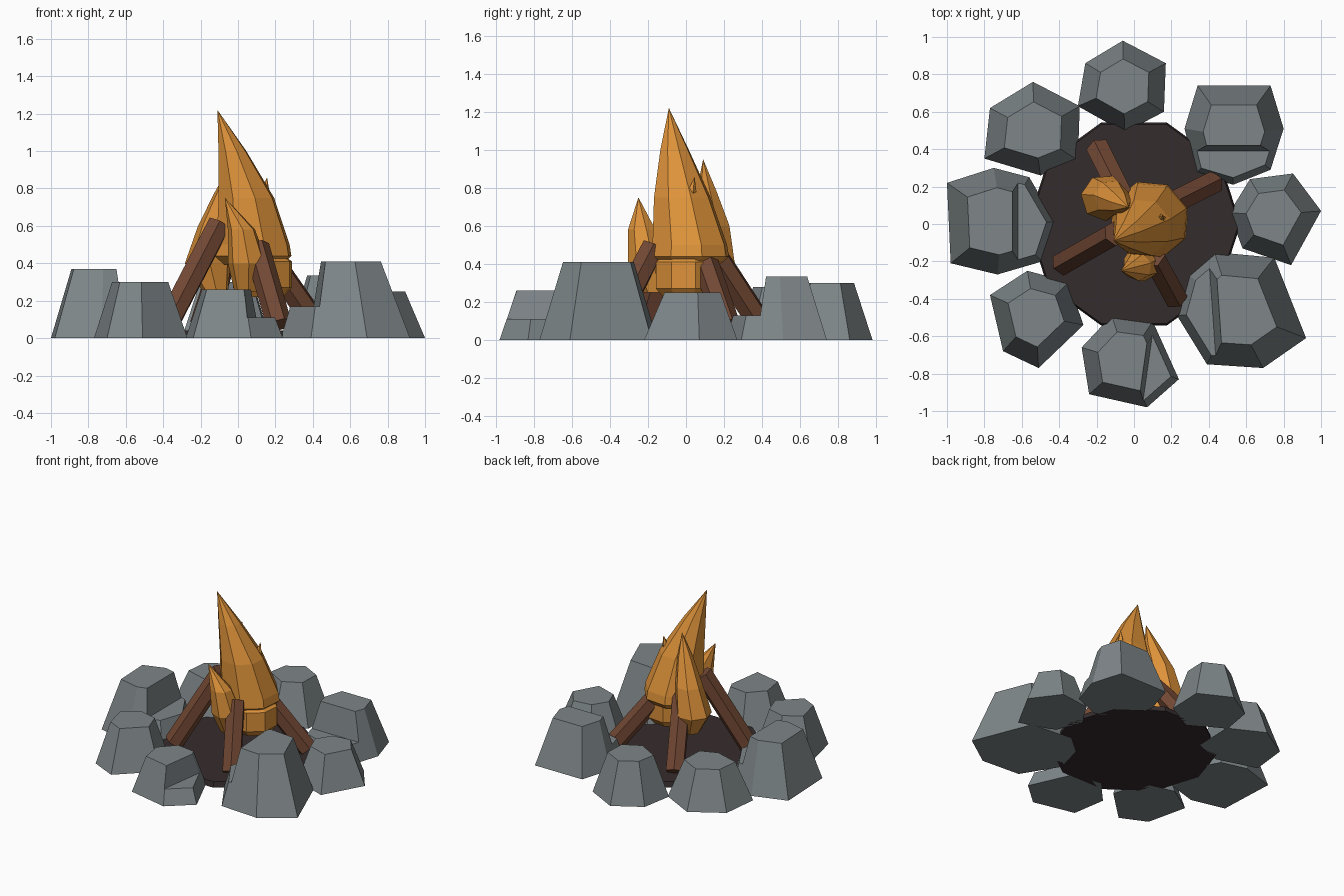
import bpy, bmesh, math
from mathutils import Vector, Matrix

default_cube = bpy.data.objects.get("Cube")
if default_cube:
    bpy.data.objects.remove(default_cube, do_unlink=True)


def make_material(name, color):
    material = bpy.data.materials.new(name)
    material.use_nodes = True
    material.diffuse_color = (*color, 1)
    shader = material.node_tree.nodes["Principled BSDF"]
    shader.inputs["Base Color"].default_value = (*color, 1)
    shader.inputs["Roughness"].default_value = 0.9
    return material


STONE = make_material("stone grey", (.21, .24, .25))
WOOD = make_material("bark brown", (.17, .065, .034))
FLAME = make_material("flame orange", (.73, .29, .042))
ASH = make_material("dark ash", (.036, .025, .026))


def add_object(name, bm, material):
    """Turn a bmesh into a flat shaded object with one material."""
    bmesh.ops.recalc_face_normals(bm, faces=bm.faces)
    mesh = bpy.data.meshes.new(name)
    bm.to_mesh(mesh)
    bm.free()
    mesh.materials.append(material)
    obj = bpy.data.objects.new(name, mesh)
    bpy.context.collection.objects.link(obj)
    return obj


def loft(name, rings, material):
    """Skin a list of equal-length point rings; a last ring of one point is a tip."""
    bm = bmesh.new()
    loops = [[bm.verts.new(point) for point in ring] for ring in rings]
    bm.faces.new(loops[0])
    for low, high in zip(loops, loops[1:]):
        count = len(low)
        for i in range(count):
            j = (i + 1) % count
            if len(high) == 1:
                bm.faces.new((low[i], low[j], high[0]))
            else:
                bm.faces.new((low[i], low[j], high[j], high[i]))
    if len(loops[-1]) > 2:
        bm.faces.new(loops[-1])
    return add_object(name, bm, material)


def carve_ledge(obj, x, y, degrees, floor):
    """Cut away the part of a stone beyond a line and above the ledge floor."""
    bm = bmesh.new()
    bmesh.ops.create_cube(bm, size=1)
    bmesh.ops.translate(bm, verts=bm.verts, vec=(.5, 0, .5))
    # Lean the cutting wall so the ledge has a sloped back
    for v in bm.verts:
        v.co.x -= .15 * (v.co.z - .2)
    place = Matrix.Translation((x, y, floor)) @ Matrix.Rotation(math.radians(degrees), 4, 'Z')
    bmesh.ops.transform(bm, matrix=place, verts=bm.verts)
    cutter = add_object("ledge_cutter", bm, STONE)
    cutter.hide_render = True
    cut = obj.modifiers.new("ledge", 'BOOLEAN')
    cut.operation = 'DIFFERENCE'
    cut.solver = 'EXACT'
    cut.object = cutter
    graph = bpy.context.evaluated_depsgraph_get()
    carved = bpy.data.meshes.new_from_object(obj.evaluated_get(graph))
    obj.modifiers.clear()
    obj.data = carved
    bpy.data.objects.remove(cutter, do_unlink=True)


def add_stone(name, height, outline, ledge=None, taper=.6):
    """A tapered block rising from an irregular outline."""
    base = [Vector((x, y, 0)) for x, y in outline]
    center = sum(base, Vector()) / len(base)
    lift = Vector((0, 0, height))
    top = [center + (p - center) * taper + lift for p in base]
    stone = loft(name, [base, top], STONE)
    if ledge:
        carve_ledge(stone, *ledge)


# Ring of stones
add_stone("left_front_stone", .3,
          [(-.77, -.38), (-.57, -.25), (-.35, -.31), (-.27, -.54), (-.51, -.77), (-.7, -.68)])
add_stone("front_stone", .26,
          [(-.28, -.66), (-.12, -.49), (.1, -.52), (.24, -.83), (.07, -.98), (-.24, -.91)],
          ledge=(.05, -.72, -8, .11), taper=.64)
add_stone("right_front_stone", .41,
          [(.23, -.49), (.29, -.27), (.43, -.15), (.75, -.18), (.92, -.61), (.69, -.77), (.39, -.75)],
          ledge=(.45, -.47, 184, .17))
add_stone("right_stone", .25,
          [(.51, .06), (.62, .24), (.85, .27), (1, .07), (.84, -.22), (.58, -.13)])
add_stone("right_back_stone", .335,
          [(.27, .51), (.34, .74), (.73, .74), (.8, .51), (.73, .29), (.53, .21), (.33, .27)],
          ledge=(.53, .42, -90, .13), taper=.62)
add_stone("back_stone", .3,
          [(-.3, .63), (-.26, .86), (-.06, .98), (.17, .86), (.16, .6), (-.05, .49)])
add_stone("left_back_stone", .28,
          [(-.8, .35), (-.77, .62), (-.54, .76), (-.29, .63), (-.3, .34), (-.5, .26)])
add_stone("left_stone", .37,
          [(-1, .22), (-.75, .3), (-.56, .25), (-.42, .01), (-.49, -.2), (-.73, -.27), (-.98, -.21)],
          ledge=(-.65, .01, 0, .17), taper=.63)


def circle(center, radius, sides, turn=0):
    return [Vector(center) + radius * Vector((math.cos(a), math.sin(a), 0))
            for a in (turn + math.tau * i / sides for i in range(sides))]


# Ash bed
loft("ash_bed", [circle((0, 0, 0), .57, 10), circle((0, 0, .04), .56, 10)], ASH)


def add_log(name, foot, head, radius=.068):
    """A six-sided log leaning from its foot to its head."""
    foot, head = Vector(foot), Vector(head)
    axis = head - foot
    spin = axis.to_track_quat('Z', 'Y').to_matrix()
    rings = [[end + spin @ p for p in circle((0, 0, 0), radius, 6, math.pi / 6)]
             for end in (foot, head)]
    loft(name, rings, WOOD)


# Leaning logs
add_log("left_log", (-.38, -.21, .07), (-.1, -.05, .61))
add_log("front_log", (.22, -.39, .07), (.1, -.17, .49))
add_log("right_log", (.42, .22, .07), (.12, .07, .5))
add_log("back_log", (-.19, .4, .07), (-.05, .12, .5))


def add_flame(name, profile, sides=8, turn=.3):
    """A curling tongue; profile rows are height, centre x, centre y, radius."""
    rings = [circle((x, y, z), r, sides, turn) if r else [(x, y, z)]
             for z, x, y, r in profile]
    loft(name, rings, FLAME)


# Flames
add_flame("main_flame", [(.39, .08, .02, .16), (.44, .08, .02, .215), (.5, .08, .02, .205),
                         (.75, .045, -.02, .155), (1, -.03, -.06, .078), (1.22, -.11, -.09, 0)])
add_flame("flame_core", [(.22, .13, 0, .12), (.27, .13, 0, .165),
                         (.41, .13, 0, .165), (.46, .12, 0, .11)])
add_flame("back_flame", [(.25, -.12, .12, .07), (.4, -.16, .14, .125), (.6, -.12, .14, .095),
                         (.78, -.07, .11, .055), (.95, -.03, .09, 0)], sides=7)
add_flame("front_flame", [(.25, .05, -.16, .07), (.4, .05, -.2, .105),
                          (.58, .02, -.23, .075), (.75, -.07, -.25, 0)], sides=7)
add_flame("side_flame", [(.65, .11, .02, .045), (.78, .145, .03, .025),
                         (.86, .155, .045, 0)], sides=5)
